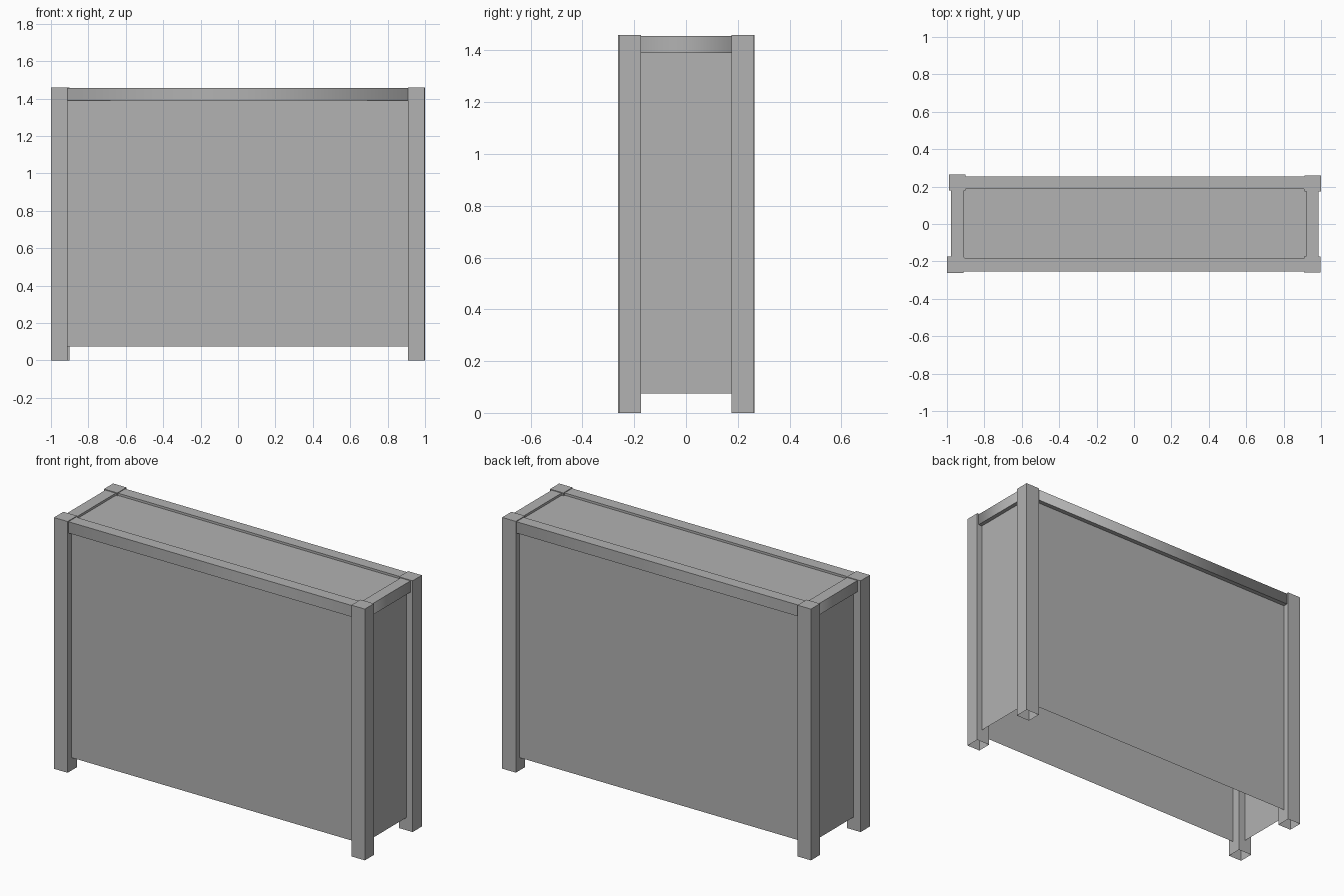
import bpy, bmesh, math

cube = bpy.data.objects.get("Cube")
if cube:
    bpy.data.objects.remove(cube, do_unlink=True)

grey = bpy.data.materials.new("plain_grey")
grey.use_nodes = True
GREY = (0.445, 0.445, 0.445, 1)
grey.diffuse_color = GREY
grey.node_tree.nodes["Principled BSDF"].inputs["Base Color"].default_value = GREY

HEIGHT, PANEL_BASE = 1.46, 0.075
RAIL_BASE, RAIL_TOP, PLATE_Z = 1.39, 1.456, 1.443


def add_object(name, bm):
    mesh = bpy.data.meshes.new(name)
    bm.to_mesh(mesh)
    bm.free()
    mesh.materials.append(grey)
    obj = bpy.data.objects.new(name, mesh)
    bpy.context.collection.objects.link(obj)
    return obj


def quad(name, corners):
    bm = bmesh.new()
    bm.faces.new([bm.verts.new(c) for c in corners])
    return add_object(name, bm)


def post(name, x0, x1, y0, y1):
    """Hollow post, capped on top and open at the foot."""
    bm = bmesh.new()
    bmesh.ops.create_cube(bm, size=1)
    for v in bm.verts:
        v.co = (x1 if v.co.x > 0 else x0, y1 if v.co.y > 0 else y0,
                HEIGHT if v.co.z > 0 else 0)
    bm.normal_update()
    foot = [f for f in bm.faces if f.normal.z < -0.5]
    bmesh.ops.delete(bm, geom=foot, context='FACES_ONLY')
    add_object(name, bm)


def rounded_rectangle(x0, x1, y0, y1, r, steps=4):
    centres = [(x1 - r, y1 - r), (x0 + r, y1 - r), (x0 + r, y0 + r), (x1 - r, y0 + r)]
    points = []
    for i, (cx, cy) in enumerate(centres):
        for k in range(steps + 1):
            a = math.pi / 2 * (i + k / steps)
            points.append((cx + r * math.cos(a), cy + r * math.sin(a)))
    return points


# Corner posts, set slightly unevenly
post("front_right_post", -1.0, -0.912, -0.262, -0.175)
post("front_left_post", 0.91, 0.996, -0.258, -0.174)
post("back_right_post", -0.988, -0.902, 0.18, 0.264)
post("back_left_post", 0.912, 1.0, 0.175, 0.26)

# Thin side panels between the posts, open underneath
for side, y in (("front", -0.227), ("back", 0.227)):
    s = -1 if y > 0 else 1
    quad(side + "_panel", [(-0.915 * s, y, PANEL_BASE), (0.915 * s, y, PANEL_BASE),
                           (0.915 * s, y, RAIL_BASE + 0.01), (-0.915 * s, y, RAIL_BASE + 0.01)])
for side, x in (("right", -0.955), ("left", 0.962)):
    s = 1 if x > 0 else -1
    quad(side + "_panel", [(x, -0.18 * s, PANEL_BASE), (x, 0.18 * s, PANEL_BASE),
                           (x, 0.18 * s, RAIL_BASE + 0.01), (x, -0.18 * s, RAIL_BASE + 0.01)])

# Top rail frame with a rounded opening
curve = bpy.data.curves.new("top_frame", 'CURVE')
curve.dimensions = '2D'
curve.fill_mode = 'BOTH'
curve.extrude = (RAIL_TOP - RAIL_BASE) / 2
outer = [(-0.979, -0.254), (0.986, -0.254), (0.986, 0.254), (-0.979, 0.254)]
inner = rounded_rectangle(-0.912, 0.922, -0.185, 0.187, 0.018)
for loop in (outer, inner):
    spline = curve.splines.new('POLY')
    spline.points.add(len(loop) - 1)
    for p, (x, y) in zip(spline.points, loop):
        p.co = (x, y, 0, 1)
    spline.use_cyclic_u = True
curve.materials.append(grey)
frame = bpy.data.objects.new("top_frame", curve)
frame.location.z = (RAIL_TOP + RAIL_BASE) / 2
bpy.context.collection.objects.link(frame)
bpy.ops.object.select_all(action='DESELECT')
frame.select_set(True)
bpy.context.view_layer.objects.active = frame
bpy.ops.object.convert(target='MESH')

# Recessed top plate
quad("top_plate", [(-0.93, -0.2, PLATE_Z), (0.94, -0.2, PLATE_Z),
                   (0.94, 0.2, PLATE_Z), (-0.93, 0.2, PLATE_Z)])
